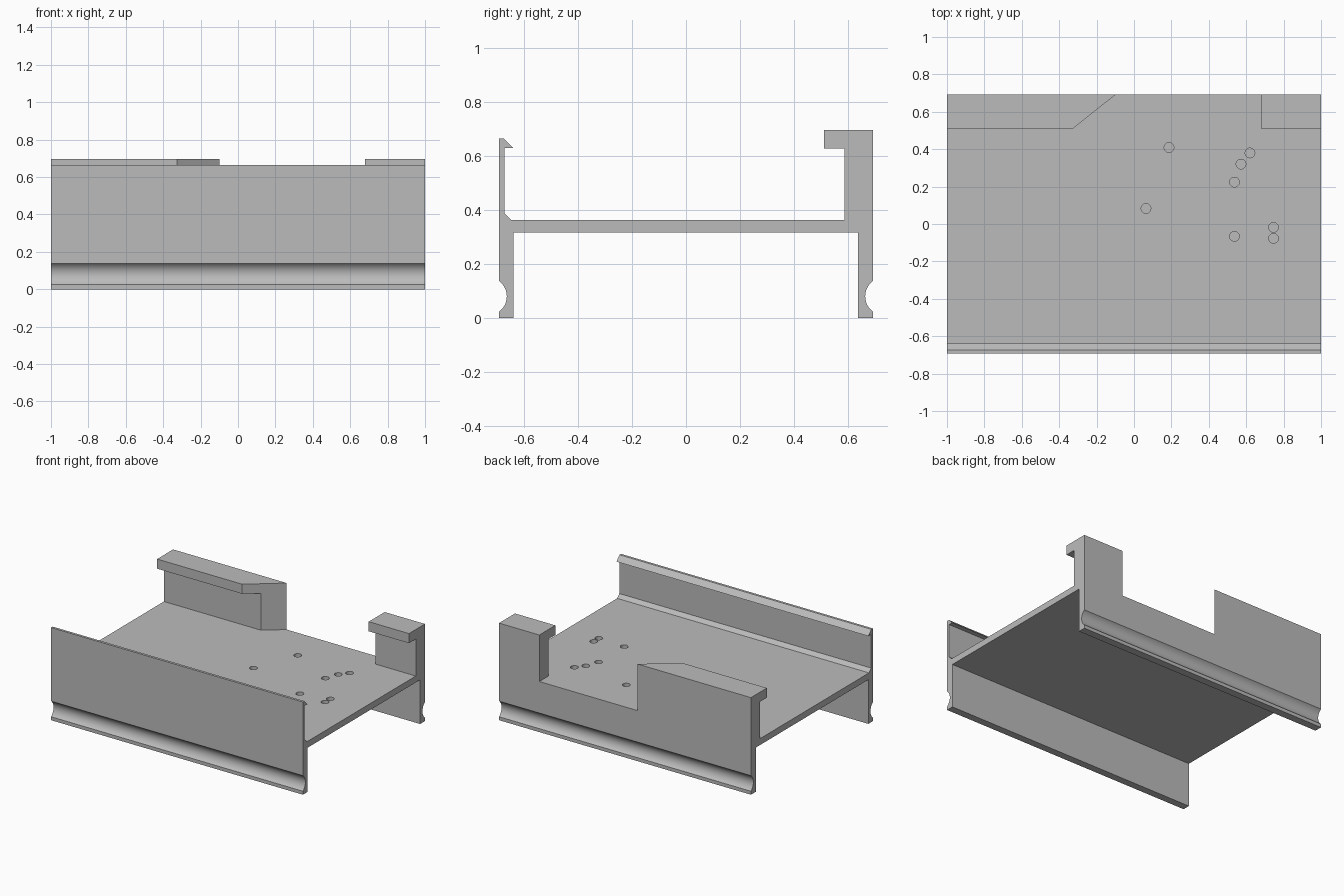
import bpy
import bmesh
import math

cube = bpy.data.objects.get("Cube")
if cube:
    bpy.data.objects.remove(cube, do_unlink=True)

grey = bpy.data.materials.new("plain_grey")
grey.use_nodes = True
COLOUR = (0.5, 0.5, 0.5, 1)
grey.diffuse_color = COLOUR
grey.node_tree.nodes["Principled BSDF"].inputs["Base Color"].default_value = COLOUR

HALF_Y = 0.692
FLOOR = 0.363


def extrude(name, outline, offset):
    """Solid prism from a closed outline of 3D points, pushed along offset."""
    bm = bmesh.new()
    face = bm.faces.new([bm.verts.new(p) for p in outline])
    result = bmesh.ops.extrude_face_region(bm, geom=[face], use_keep_orig=True)
    verts = [v for v in result["geom"] if isinstance(v, bmesh.types.BMVert)]
    bmesh.ops.translate(bm, verts=verts, vec=offset)
    bmesh.ops.recalc_face_normals(bm, faces=bm.faces)
    mesh = bpy.data.meshes.new(name)
    bm.to_mesh(mesh)
    bm.free()
    mesh.materials.append(grey)
    obj = bpy.data.objects.new(name, mesh)
    bpy.context.collection.objects.link(obj)
    return obj


def cut(target, cutter):
    """Subtract the cutter from the target, then discard the cutter."""
    cutter.hide_render = True
    mod = target.modifiers.new("cut", "BOOLEAN")
    mod.operation = "DIFFERENCE"
    mod.solver = "EXACT"
    mod.object = cutter
    bpy.context.view_layer.objects.active = target
    bpy.ops.object.modifier_apply(modifier=mod.name)
    bpy.data.objects.remove(cutter, do_unlink=True)


def groove(side, steps=18):
    """Round grip groove on the outer face of a leg, bottom to top."""
    radius, mid_z, half = 0.07, 0.081, 0.056
    swing = math.asin(half / radius)
    centre = HALF_Y + radius * math.cos(swing)
    points = []
    for i in range(steps + 1):
        a = swing * (2 * i / steps - 1)
        points.append((side * (centre - radius * math.cos(a)),
                       mid_z + radius * math.sin(a)))
    return points


# Channel cross-section: back leg and hooked wall, front clip wall, front leg
profile = [(0.637, 0), (HALF_Y, 0)] + groove(1)
profile += [(HALF_Y, 0.697), (0.511, 0.697), (0.511, 0.628), (0.588, 0.628),
            (0.588, FLOOR), (-0.647, FLOOR), (-0.672, 0.388), (-0.672, 0.63),
            (-0.639, 0.63), (-0.674, 0.665), (-HALF_Y, 0.665)]
profile += groove(-1)[::-1]
profile += [(-HALF_Y, 0), (-0.639, 0), (-0.639, 0.317), (0.637, 0.317)]
channel = extrude("mounting_channel", [(-1, y, z) for y, z in profile], (2, 0, 0))

# Opening in the back wall, with one slanted end
opening = [(-0.345, 0.495), (0.68, 0.495), (0.68, 0.8), (0.037, 0.8)]
cut(channel, extrude("wall_opening", [(x, y, FLOOR) for x, y in opening], (0, 0, 0.5)))

# Shallow round holes in the floor
holes = [(0.187, 0.409), (0.064, 0.083), (0.62, 0.38), (0.572, 0.32),
         (0.537, 0.224), (0.537, -0.066), (0.746, -0.018), (0.746, -0.077)]
for x, y in holes:
    ring = [(x + 0.026 * math.cos(a), y + 0.026 * math.sin(a), FLOOR - 0.03)
            for a in (math.tau * i / 28 for i in range(28))]
    cut(channel, extrude("floor_hole", ring, (0, 0, 0.08)))

# Smooth the grooves and holes while keeping the corners sharp
bpy.ops.object.select_all(action="DESELECT")
channel.select_set(True)
bpy.context.view_layer.objects.active = channel
bpy.ops.object.shade_smooth_by_angle(angle=math.radians(30))
